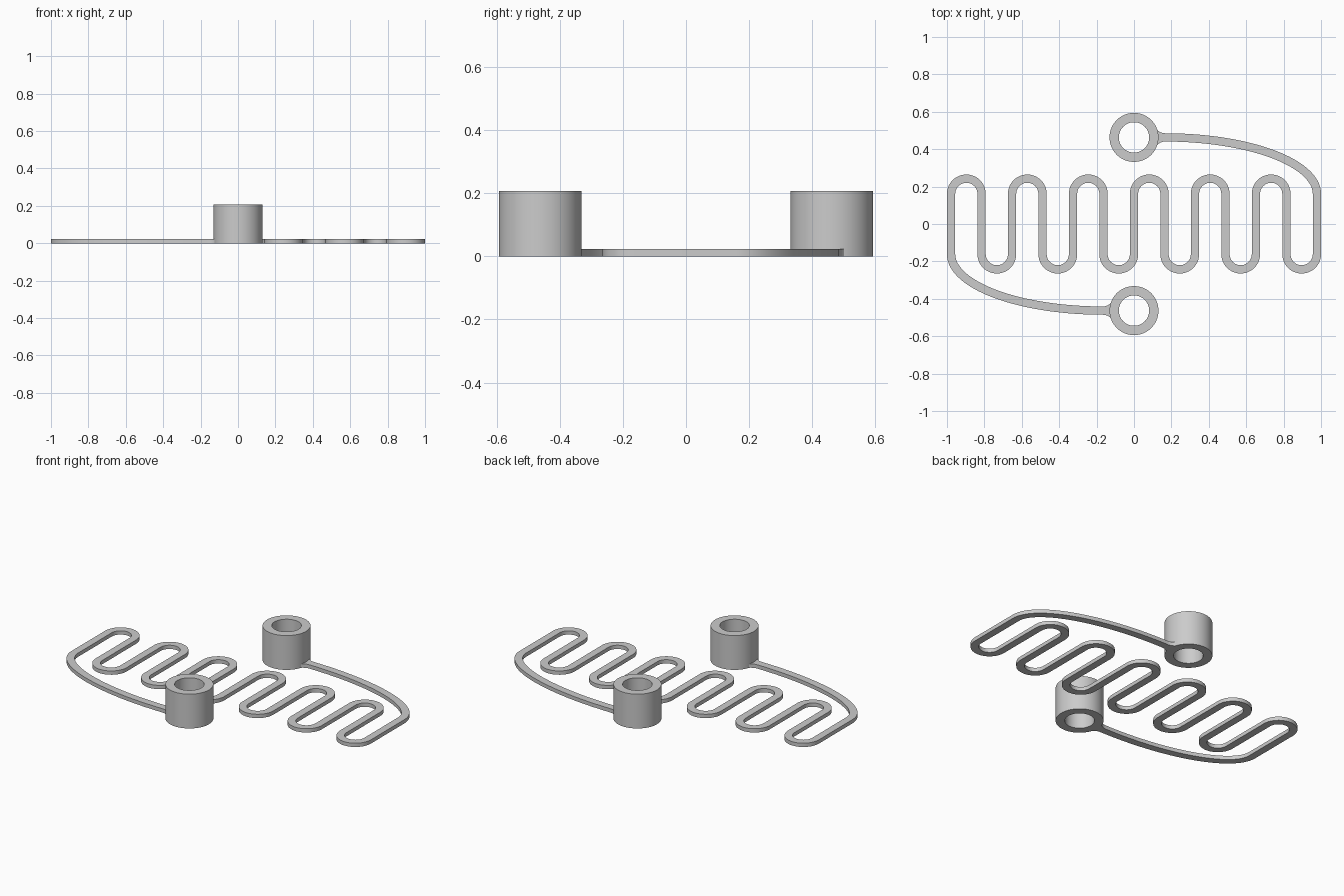
import bpy, bmesh, math
from mathutils import Vector

cube = bpy.data.objects.get("Cube")
if cube:
    bpy.data.objects.remove(cube, do_unlink=True)

PITCH = 0.163        # spacing of the serpentine legs
LEG = 0.161          # half length of the straight legs
HALF_W = 0.0222      # half width of the strip
STRIP_H = 0.023
RING_Y, RING_H, RING_R, BORE_R = 0.463, 0.207, 0.131, 0.081

grey = bpy.data.materials.new("plain_grey")
grey.use_nodes = True
colour = (0.6, 0.6, 0.6, 1)
grey.diffuse_color = colour
grey.node_tree.nodes["Principled BSDF"].inputs["Base Color"].default_value = colour


def finish(name, bm):
    bmesh.ops.recalc_face_normals(bm, faces=bm.faces)
    mesh = bpy.data.meshes.new(name)
    bm.to_mesh(mesh)
    bm.free()
    mesh.materials.append(grey)
    obj = bpy.data.objects.new(name, mesh)
    bpy.context.collection.objects.link(obj)
    bpy.ops.object.select_all(action="DESELECT")
    obj.select_set(True)
    bpy.context.view_layer.objects.active = obj
    bpy.ops.object.shade_smooth_by_angle(angle=math.radians(35))
    return obj


def collar(name, y, segments=72):
    """Hollow cylinder made by closing a rectangular section round its axis."""
    bm = bmesh.new()
    loops = []
    for i in range(segments):
        a = math.tau * i / segments
        loops.append([bm.verts.new((r * math.cos(a), y + r * math.sin(a), z))
                      for r, z in ((BORE_R, 0), (RING_R, 0), (RING_R, RING_H), (BORE_R, RING_H))])
    for i, a in enumerate(loops):
        b = loops[(i + 1) % segments]
        for k in range(4):
            n = (k + 1) % 4
            bm.faces.new((a[k], a[n], b[n], b[k]))
    return finish(name, bm)


def strip(name, path):
    """Flat bar swept along (point, half width) pairs with mitred joints."""
    bm = bmesh.new()
    sections = []
    last = len(path) - 1
    for i, (p, w) in enumerate(path):
        before = (p - path[i - 1][0]).normalized() if i else None
        after = (path[i + 1][0] - p).normalized() if i < last else before
        before = before or after
        t = (before + after).normalized()
        side = Vector((-t.y, t.x)) * w / t.dot(after)
        sections.append([bm.verts.new((q.x, q.y, z)) for q, z in
                         ((p - side, 0), (p + side, 0), (p + side, STRIP_H), (p - side, STRIP_H))])
    for a, b in zip(sections, sections[1:]):
        for k in range(4):
            n = (k + 1) % 4
            bm.faces.new((a[k], a[n], b[n], b[k]))
    bm.faces.new(sections[0])
    bm.faces.new(sections[-1])
    return finish(name, bm)


# Lead: quarter ellipse from the last leg to a collar, flared at the joint
lead_x, lead_a = 0.165, 6 * PITCH - 0.165
lead = []
for i in range(1, 41):
    a = math.pi / 2 * i / 40
    lead.append((Vector((lead_x + lead_a * math.cos(a),
                         LEG + (RING_Y - LEG) * math.sin(a))), HALF_W))
for i in range(1, 7):
    f = i / 6
    lead.append((Vector((lead_x - 0.05 * f, RING_Y)), HALF_W + 0.026 * f ** 2))

# Serpentine: twelve alternating half turns joined by straight legs
turns = []
for k in range(12):
    up = 1 if k % 2 == 0 else -1
    cx = (k - 5.5) * PITCH
    for i in range(25):
        a = math.pi * (1 - i / 24)
        turns.append((Vector((cx + PITCH / 2 * math.cos(a),
                              up * (LEG + PITCH / 2 * math.sin(a)))), HALF_W))

first_leg = [(Vector((-6 * PITCH, -LEG)), HALF_W)]
last_leg = [(Vector((6 * PITCH, LEG)), HALF_W)]
left_lead = [(-p, w) for p, w in reversed(lead)]
strip("serpentine_strip", left_lead + first_leg + turns + last_leg + lead)

# Upright collars at both ends
collar("front_collar", -RING_Y)
collar("back_collar", RING_Y)
